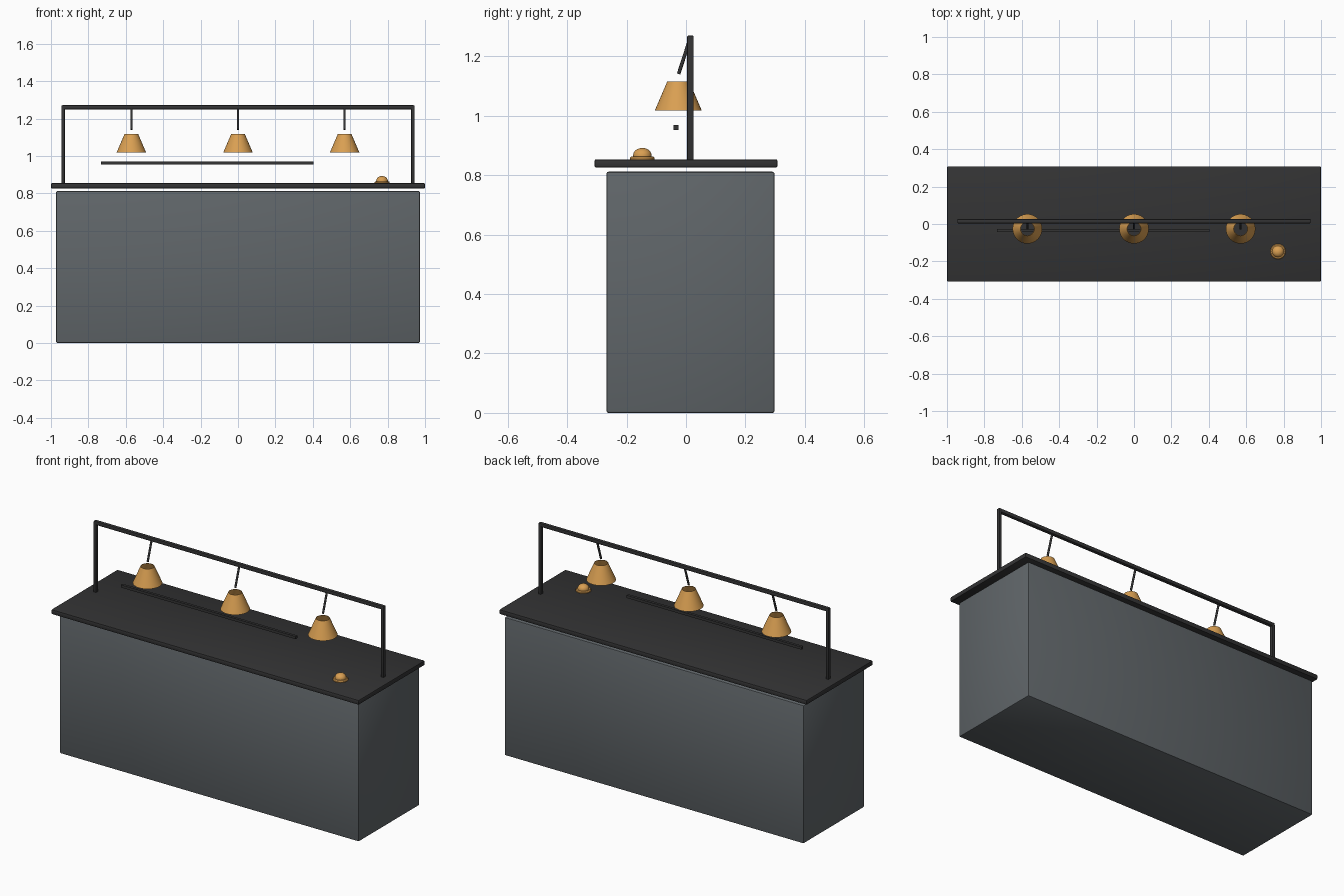
import bpy, bmesh, math
from mathutils import Vector

if "Cube" in bpy.data.objects:
    bpy.data.objects.remove(bpy.data.objects["Cube"])


def mat(name, c):
    m = bpy.data.materials.new(name)
    m.diffuse_color = (*c, 1)
    m.use_nodes = True
    m.node_tree.nodes["Principled BSDF"].inputs["Base Color"].default_value = m.diffuse_color
    return m


GREY = mat("slate grey", (0.117, 0.132, 0.142))
DARK = mat("charcoal", (0.033, 0.033, 0.034))
GOLD = mat("brass", (0.70, 0.35, 0.085))


def finish(name, bm, m, smooth=False):
    me = bpy.data.meshes.new(name)
    bm.to_mesh(me)
    bm.free()
    ob = bpy.data.objects.new(name, me)
    bpy.context.collection.objects.link(ob)
    me.materials.append(m)
    if smooth:
        bpy.ops.object.select_all(action='DESELECT')
        ob.select_set(True)
        bpy.context.view_layer.objects.active = ob
        bpy.ops.object.shade_smooth_by_angle(angle=math.radians(35))
    return ob


def box(name, lo, hi, m, bevel=0.0):
    bm = bmesh.new()
    bmesh.ops.create_cube(bm, size=1)
    for v in bm.verts:
        v.co = Vector([a + (b - a) * (c + 0.5) for a, b, c in zip(lo, hi, v.co)])
    if bevel:
        bmesh.ops.bevel(bm, geom=bm.edges[:], offset=bevel, segments=2,
                        profile=0.5, affect='EDGES')
    return finish(name, bm, m, True)


def lathe(name, profile, loc, m, n=40):
    # spin an (r, z) profile; r = 0 points are merged
    bm = bmesh.new()
    vs = [bm.verts.new((r, 0, z)) for r, z in profile]
    es = [bm.edges.new(p) for p in zip(vs, vs[1:])]
    bmesh.ops.spin(bm, geom=vs + es, cent=(0, 0, 0), axis=(0, 0, 1),
                   angle=2 * math.pi, steps=n)
    bmesh.ops.remove_doubles(bm, verts=bm.verts[:], dist=1e-5)
    bmesh.ops.recalc_face_normals(bm, faces=bm.faces[:])
    bmesh.ops.translate(bm, verts=bm.verts[:], vec=loc)
    return finish(name, bm, m, True)


def rod(name, a, b, r, m):
    a, b = Vector(a), Vector(b)
    bm = bmesh.new()
    bmesh.ops.create_cone(bm, cap_ends=True, segments=16, radius1=r, radius2=r,
                          depth=(b - a).length)
    q = Vector((0, 0, 1)).rotation_difference(b - a)
    for v in bm.verts:
        v.co = q @ v.co + (a + b) / 2
    return finish(name, bm, m, True)


# cabinet and floating worktop
box("cabinet", (-0.973, -0.268, 0), (0.973, 0.298, 0.812), GREY, 0.007)
box("worktop", (-1, -0.308, 0.826), (1, 0.308, 0.854), DARK, 0.006)

# overhead frame
for side, s in (("left", -1), ("right", 1)):
    box(side + "_post", (s * 0.935 - 0.009, 0.004, 0.85),
        (s * 0.935 + 0.009, 0.026, 1.262), DARK, 0.003)
box("top_bar", (-0.944, 0.004, 1.249), (0.944, 0.026, 1.271), DARK, 0.005)

# hanging lamps: slanted stems with open conical shades
for i, x in enumerate((-0.57, 0, 0.57)):
    rod(f"lamp_stem_{i + 1}", (x, 0.013, 1.258), (x, -0.025, 1.141), 0.006, DARK)
    lathe(f"lamp_shade_{i + 1}",
          [(0.079, 1.018), (0.037, 1.116), (0.035, 1.116), (0.077, 1.018), (0.079, 1.018)],
          (x, -0.026, 0), GOLD)

# ticket rail
box("ticket_rail", (-0.733, -0.042, 0.953), (0.404, -0.026, 0.969), DARK)

# service bell: base disc and dome
lathe("bell_base", [(0, 0.854), (0.041, 0.854), (0.041, 0.859), (0.037, 0.864), (0, 0.864)],
      (0.77, -0.147, 0), GOLD)
dome = [(0.031, 0.862)] + [(0.031 * math.cos(t * math.pi / 12), 0.868 + 0.024 * math.sin(t * math.pi / 12))
                           for t in range(6)] + [(0, 0.892)]
lathe("bell_dome", dome, (0.77, -0.147, 0), GOLD)
